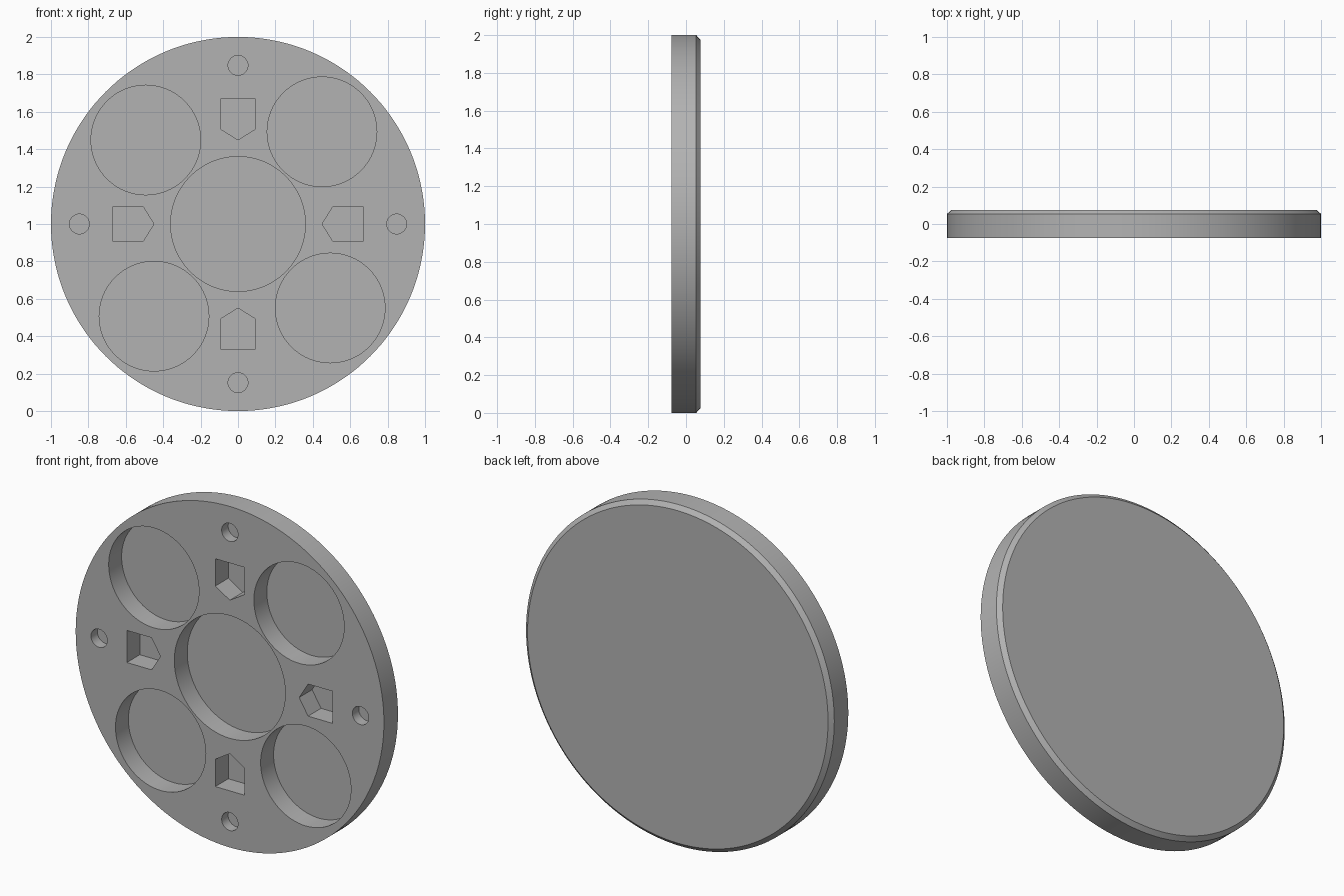
import bpy, bmesh, math
from mathutils import Matrix, Vector

FRONT, BACK = -0.076, 0.076
CENTRE = Vector((0, 0, 1))

cube = bpy.data.objects.get("Cube")
if cube:
    bpy.data.objects.remove(cube, do_unlink=True)

grey = bpy.data.materials.new("plain grey")
grey.use_nodes = True
colour = (0.45, 0.45, 0.45, 1)
grey.diffuse_color = colour
grey.node_tree.nodes["Principled BSDF"].inputs["Base Color"].default_value = colour


def ring(radius, count, x=0, z=0):
    """Outline of a circle in the face plane."""
    return [(x + radius * math.cos(math.tau * i / count),
             z + radius * math.sin(math.tau * i / count)) for i in range(count)]


def loft(bm, sections):
    """Closed solid through (outline, y) sections."""
    loops = [[bm.verts.new(CENTRE + Vector((x, y, z))) for x, z in outline]
             for outline, y in sections]
    for a, b in zip(loops, loops[1:]):
        n = len(a)
        for i in range(n):
            j = (i + 1) % n
            bm.faces.new((a[i], a[j], b[j], b[i]))
    bm.faces.new(loops[0])
    bm.faces.new(loops[-1])


def make_object(name, bm):
    bmesh.ops.recalc_face_normals(bm, faces=bm.faces)
    mesh = bpy.data.meshes.new(name)
    bm.to_mesh(mesh)
    bm.free()
    mesh.materials.append(grey)
    obj = bpy.data.objects.new(name, mesh)
    bpy.context.collection.objects.link(obj)
    return obj


# Disc with a chamfered back edge
bm = bmesh.new()
rim = ring(1, 144)
loft(bm, [(rim, FRONT), (rim, BACK - 0.022), (ring(0.975, 144), BACK)])
disc = make_object("disc", bm)

# Pocket shapes: outline, depth and number of turns about the centre
pentagon = [(-0.094, 0.668), (-0.094, 0.508), (0, 0.45), (0.094, 0.508), (0.094, 0.668)]
pockets = [
    (ring(0.36, 96), 0.12, 1),
    (ring(0.293, 80, 0.449, 0.493), 0.12, 4),
    (pentagon, 0.12, 4),
    (ring(0.053, 32, 0, 0.848), 0.06, 4),
]
bm = bmesh.new()
for outline, depth, turns in pockets:
    for k in range(turns):
        turn = Matrix.Rotation(k * math.pi / 2, 2)
        turned = [tuple(turn @ Vector(p)) for p in outline]
        loft(bm, [(turned, FRONT - 0.05), (turned, FRONT + depth)])
cutter = make_object("pocket_cutter", bm)
cutter.hide_render = True

# Cut the pockets, then drop the cutter
cut = disc.modifiers.new("pockets", "BOOLEAN")
cut.operation = "DIFFERENCE"
cut.solver = "EXACT"
cut.object = cutter
bpy.ops.object.select_all(action="DESELECT")
disc.select_set(True)
bpy.context.view_layer.objects.active = disc
bpy.ops.object.modifier_apply(modifier=cut.name)
bpy.data.objects.remove(cutter, do_unlink=True)
bpy.ops.object.shade_smooth_by_angle(angle=math.radians(30))
